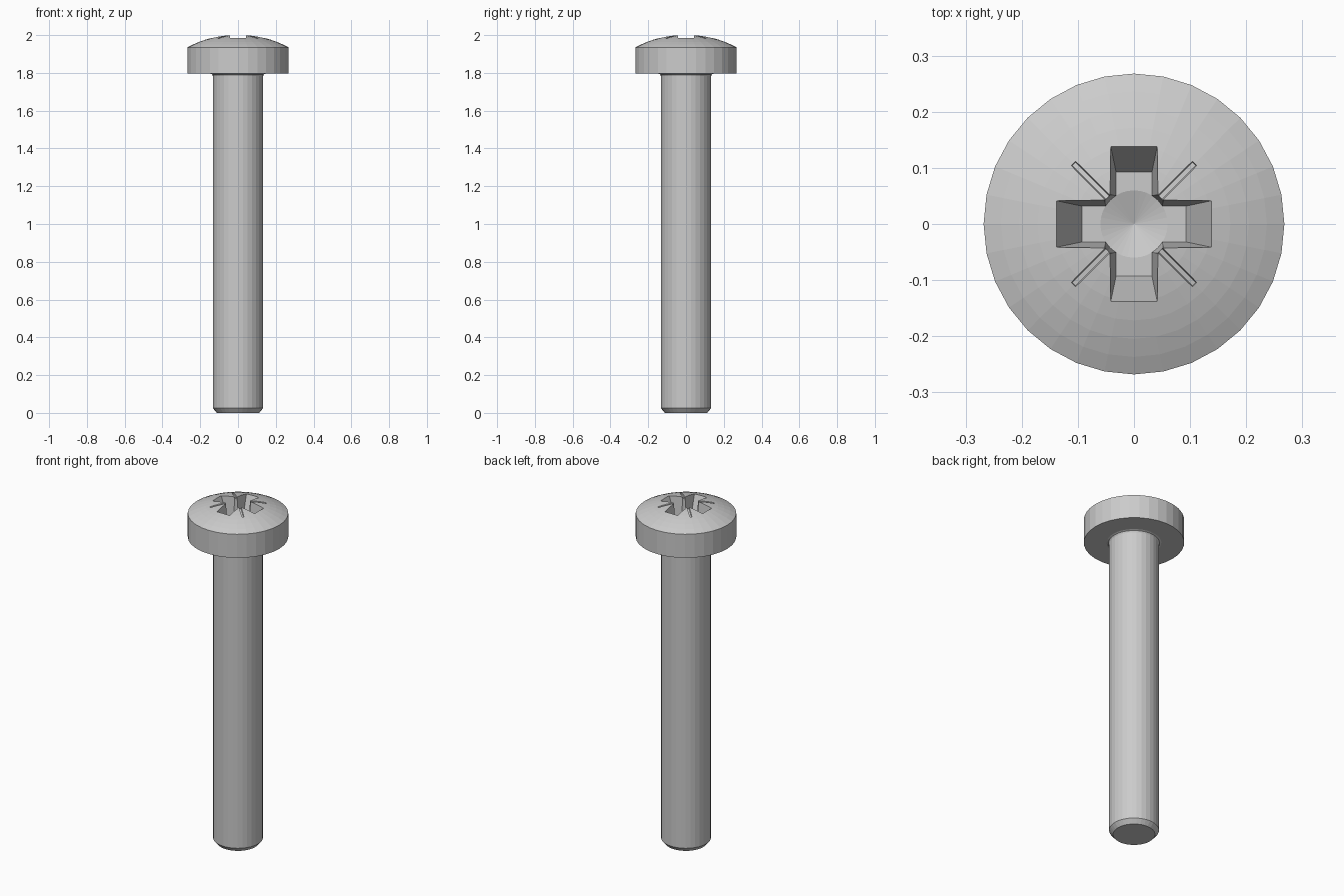
import bpy, bmesh, math
from mathutils import Matrix

if "Cube" in bpy.data.objects:
    bpy.data.objects.remove(bpy.data.objects["Cube"])

SEG = 32
APEX, HEAD_R, RIM_Z = 2.003, 0.268, 1.935


def finish(name, bm, helper=False):
    bmesh.ops.recalc_face_normals(bm, faces=bm.faces)
    mesh = bpy.data.meshes.new(name)
    bm.to_mesh(mesh)
    bm.free()
    obj = bpy.data.objects.new(name, mesh)
    bpy.context.collection.objects.link(obj)
    if helper:
        obj.hide_render = True
        obj.hide_viewport = True
    return obj


def lathe(name, profile, helper=False):
    """Revolve (radius, z) points; both ends lie on the axis."""
    bm = bmesh.new()
    low = bm.verts.new((0, 0, profile[0][1]))
    high = bm.verts.new((0, 0, profile[-1][1]))
    rings = [[bm.verts.new((r * math.cos(2 * math.pi * i / SEG),
                            r * math.sin(2 * math.pi * i / SEG), z))
              for i in range(SEG)] for r, z in profile[1:-1]]
    for i in range(SEG):
        j = (i + 1) % SEG
        bm.faces.new((low, rings[0][j], rings[0][i]))
        bm.faces.new((high, rings[-1][i], rings[-1][j]))
        for a, b in zip(rings, rings[1:]):
            bm.faces.new((a[i], a[j], b[j], b[i]))
    return finish(name, bm, helper)


def tapered_box(bm, bottom, top, z0, z1):
    geo = bmesh.ops.create_cube(bm, size=2)
    for v in geo["verts"]:
        sx, sy = top if v.co.z > 0 else bottom
        v.co = (v.co.x * sx, v.co.y * sy, z1 if v.co.z > 0 else z0)
    return geo["verts"]


# Screw body: chamfered tip, shank, underhead fillet, rim and dome
drop = APEX - RIM_Z
ball = (HEAD_R ** 2 + drop ** 2) / (2 * drop)
half = math.asin(HEAD_R / ball)
dome = [(ball * math.sin(half * k / 8), APEX - ball * (1 - math.cos(half * k / 8)))
        for k in range(8, 0, -1)]
body = [(0, 0), (0.112, 0), (0.133, 0.025), (0.133, 1.783),
        (0.137, 1.792), (0.146, 1.796), (HEAD_R, 1.796)] + dome + [(0, APEX)]
screw = lathe("screw", body)

# Recess core with conical floor
core = lathe("recess_core", [(0, 1.85), (0.06, 1.87), (0.069, 2.03), (0, 2.03)], True)

# Tapered cross wings
wings = []
for n in range(2):
    bm = bmesh.new()
    verts = tapered_box(bm, (0.093, 0.032), (0.148, 0.0435), 1.87, 2.01)
    bmesh.ops.rotate(bm, verts=verts, matrix=Matrix.Rotation(n * math.pi / 2, 3, "Z"))
    wings.append(finish(f"recess_wing_{n + 1}", bm, True))

# Shallow diagonal tick grooves following the dome
ticks = bmesh.new()
for n in range(4):
    verts = tapered_box(ticks, (0.048, 0.004), (0.048, 0.0075), -0.009, 0.006)
    place = (Matrix.Rotation(math.pi / 4 + n * math.pi / 2, 4, "Z")
             @ Matrix.Translation((0.106, 0, 1.993))
             @ Matrix.Rotation(0.19, 4, "Y"))
    bmesh.ops.transform(ticks, verts=verts, matrix=place)
grooves = finish("tick_grooves", ticks, True)

for cutter in wings + [core, grooves]:
    mod = screw.modifiers.new(cutter.name, "BOOLEAN")
    mod.operation = "DIFFERENCE"
    mod.solver = "EXACT"
    mod.object = cutter
